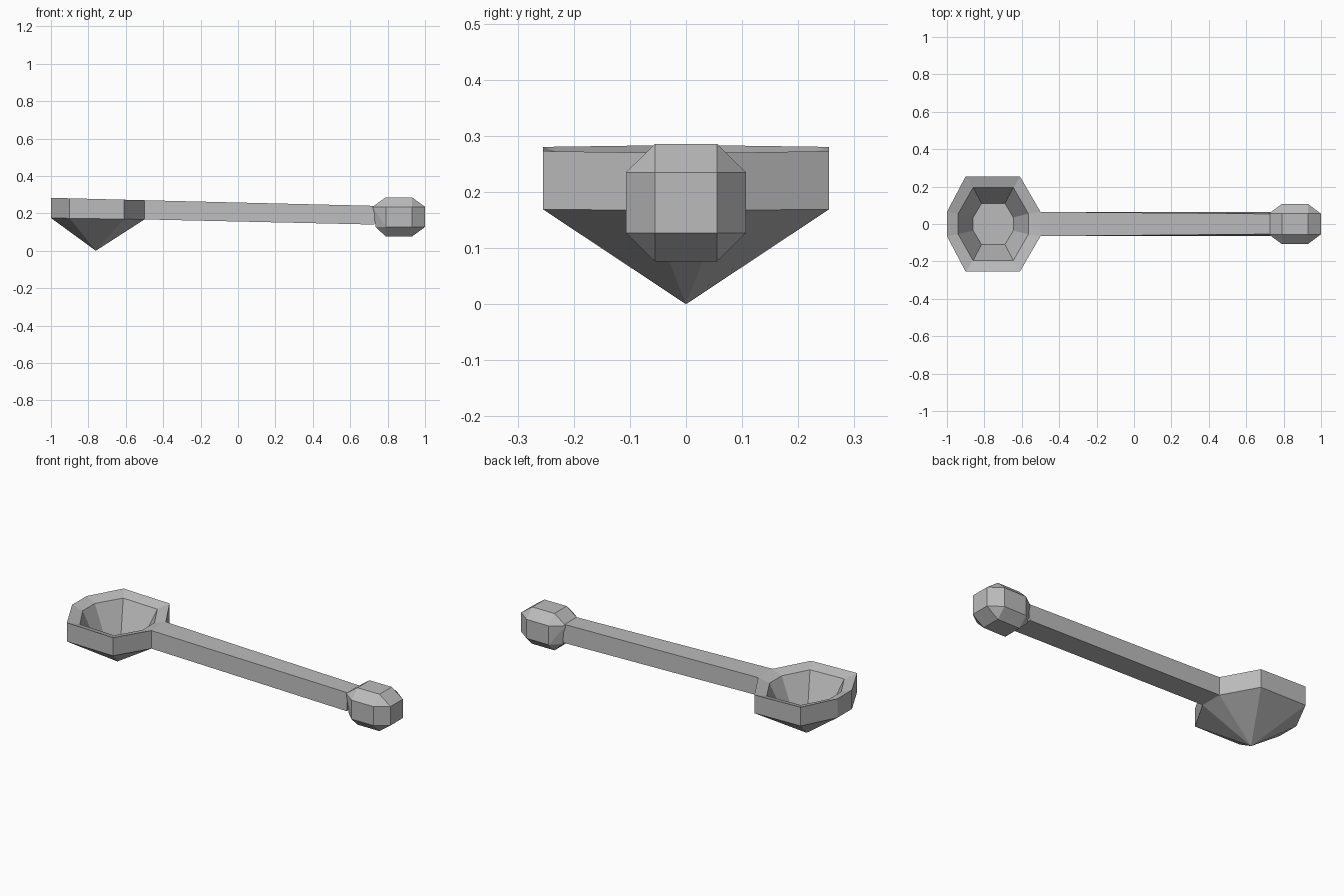
import bpy
import bmesh
from itertools import product

cube = bpy.data.objects.get("Cube")
if cube:
    bpy.data.objects.remove(cube, do_unlink=True)

grey = bpy.data.materials.new("plain_grey")
grey.use_nodes = True
colour = (0.5, 0.5, 0.5, 1)
grey.diffuse_color = colour
grey.node_tree.nodes["Principled BSDF"].inputs["Base Color"].default_value = colour


def finish(name, bm):
    """Turn a bmesh into a flat-shaded grey object."""
    bmesh.ops.recalc_face_normals(bm, faces=bm.faces)
    mesh = bpy.data.meshes.new(name)
    bm.to_mesh(mesh)
    bm.free()
    mesh.materials.append(grey)
    obj = bpy.data.objects.new(name, mesh)
    bpy.context.collection.objects.link(obj)


def ring(bm, half, height):
    """Mirror half an outline across y and place it at height(x)."""
    outline = half + [(x, -y) for x, y in reversed(half)]
    return [bm.verts.new((x, y, height(x))) for x, y in outline]


def bridge(bm, a, b):
    for i in range(len(a)):
        j = (i + 1) % len(a)
        bm.faces.new((a[i], a[j], b[j], b[i]))


# Bowl: pointed underside, upright wall, sloping lip and hollow inside
outer = [(-1, 0.065), (-0.9, 0.255), (-0.61, 0.255), (-0.5, 0.065)]
inner = [(-0.94, 0.055), (-0.86, 0.195), (-0.645, 0.195), (-0.565, 0.055)]
floor = [(-0.86, 0.035), (-0.815, 0.11), (-0.69, 0.11), (-0.645, 0.035)]

bm = bmesh.new()
rings = [
    ring(bm, outer, lambda x: 0.16 - 0.015 * x),
    ring(bm, outer, lambda x: 0.257 - 0.026 * x),
    ring(bm, inner, lambda x: 0.237 - 0.026 * x),
    ring(bm, floor, lambda x: 0.08),
]
for low, high in zip(rings, rings[1:]):
    bridge(bm, low, high)
bm.faces.new(rings[-1])
tip = bm.verts.new((-0.76, 0, 0))
for a, b in zip(rings[0], rings[0][1:] + rings[0][:1]):
    bm.faces.new((a, b, tip))
finish("bowl", bm)

# Handle: long bar whose top edge narrows towards the knob
bm = bmesh.new()
sections = []
for x, low, high, top_width in ((-0.5, 0.1675, 0.27, 0.065), (0.73, 0.14, 0.24, 0.054)):
    corners = ((-0.065, low), (0.065, low), (top_width, high), (-top_width, high))
    sections.append([bm.verts.new((x, y, z)) for y, z in corners])
    bm.faces.new(sections[-1])
bridge(bm, *sections)
finish("handle", bm)

# Knob: box with every edge and corner cut off
centre_x, centre_z = 0.86, 0.181
bm = bmesh.new()
for sx, sy, sz in product((-1, 1), repeat=3):
    # The end that meets the handle leans slightly with it
    end_x = 0.14 if sx > 0 else -0.132 - 0.008 * sz
    for x, y, z in ((end_x, 0.055, 0.054), (0.07 * sx, 0.107, 0.054), (0.07 * sx, 0.055, 0.105)):
        bm.verts.new((centre_x + x, y * sy, centre_z + z * sz))
bmesh.ops.convex_hull(bm, input=bm.verts)
bmesh.ops.dissolve_limit(bm, angle_limit=0.02, verts=bm.verts, edges=bm.edges)
finish("knob", bm)
